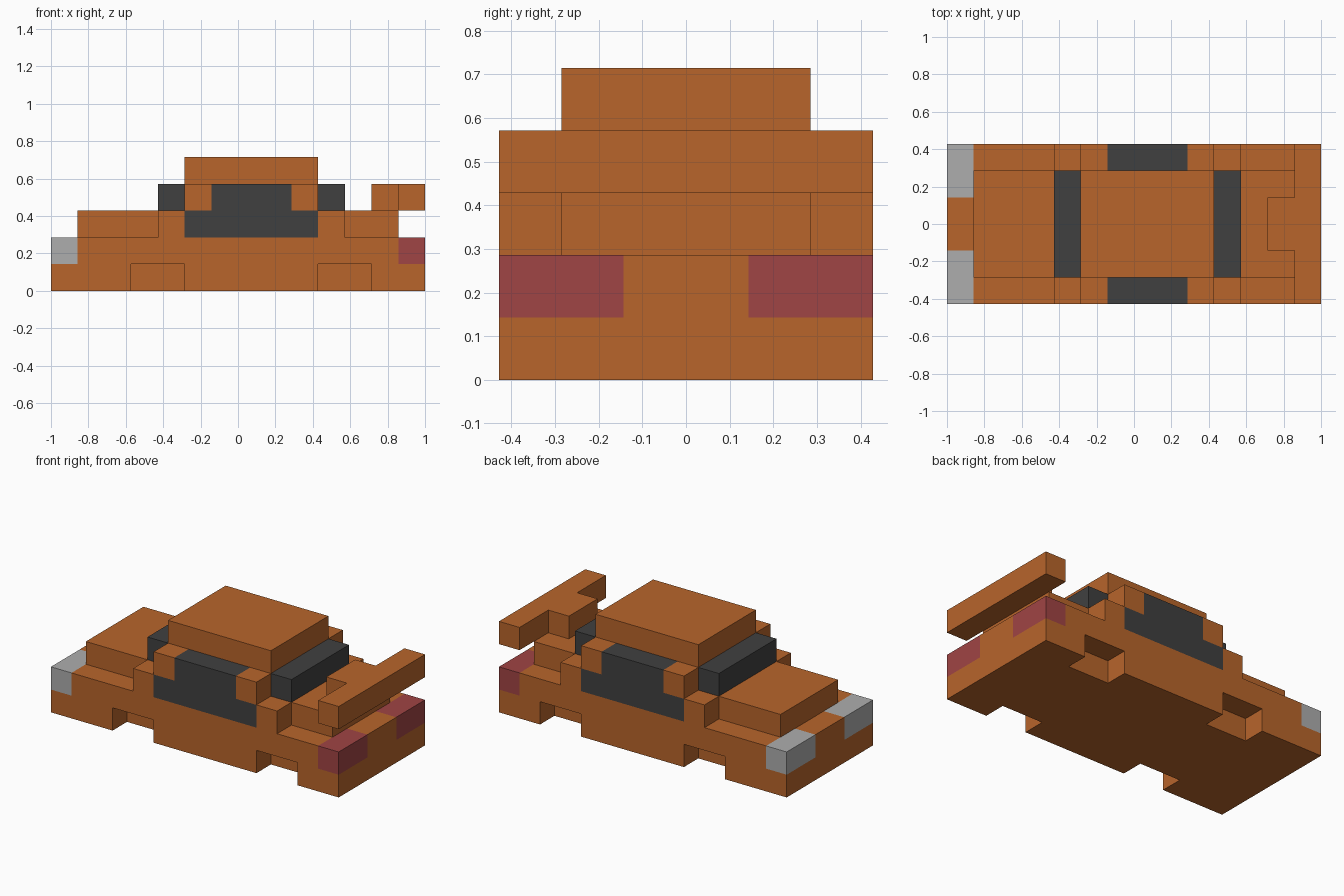
import bpy, bmesh
from mathutils import Vector

if "Cube" in bpy.data.objects:
    bpy.data.objects.remove(bpy.data.objects["Cube"], do_unlink=True)

U = 1 / 7  # size of one block


def material(name, rgb):
    m = bpy.data.materials.new(name)
    m.use_nodes = True
    m.diffuse_color = (*rgb, 1)
    m.node_tree.nodes["Principled BSDF"].inputs["Base Color"].default_value = (*rgb, 1)
    return m


ORANGE = material("orange paint", (0.479, 0.130, 0.024))
GLASS = material("dark glass", (0.051, 0.051, 0.051))
WHITE = material("headlight grey", (0.423, 0.423, 0.423))
RED = material("tail light red", (0.352, 0.058, 0.058))


def prism(name, mat, outline, lo, hi, axis, mirror=False):
    """Extrude a 2D outline (in blocks) from lo to hi along 'y' (outline x,z) or 'z' (outline x,y)."""
    def point(a, b):
        return Vector((a, lo, b) if axis == "y" else (a, b, lo)) * U
    bm = bmesh.new()
    face = bm.faces.new([bm.verts.new(point(a, b)) for a, b in outline])
    grown = bmesh.ops.extrude_face_region(bm, geom=[face])["geom"]
    shift = Vector((0, hi - lo, 0) if axis == "y" else (0, 0, hi - lo)) * U
    bmesh.ops.translate(bm, vec=shift, verts=[g for g in grown if isinstance(g, bmesh.types.BMVert)])
    bmesh.ops.recalc_face_normals(bm, faces=bm.faces)
    mesh = bpy.data.meshes.new(name)
    bm.to_mesh(mesh)
    bm.free()
    mesh.materials.append(mat)
    obj = bpy.data.objects.new(name, mesh)
    bpy.context.collection.objects.link(obj)
    if mirror:
        mod = obj.modifiers.new("mirror", "MIRROR")
        mod.use_axis = (False, True, False)
        mod.use_mirror_merge = False
    return obj


def box(name, mat, x, y, z, mirror=False):
    outline = [(x[0], y[0]), (x[1], y[0]), (x[1], y[1]), (x[0], y[1])]
    return prism(name, mat, outline, z[0], z[1], "z", mirror)


# Lower body: floor, waist and the pieces between the lights
box("floor", ORANGE, (-7, 7), (-2, 2), (0, 1))
box("waist", ORANGE, (-6, 6), (-3, 3), (1, 2))
box("nose_centre", ORANGE, (-7, -6), (-1, 1), (1, 2))
box("tail_centre", ORANGE, (6, 7), (-1, 1), (1, 2))

# Sills, leaving the wheel wells open
for part, x in (("nose", (-7, -4)), ("middle", (-2, 3)), ("tail", (5, 7))):
    box(part + "_sill", ORANGE, x, (2, 3), (0, 1), mirror=True)

# Lights
box("headlights", WHITE, (-7, -6), (1, 3), (1, 2), mirror=True)
box("tail_lights", RED, (6, 7), (1, 3), (1, 2), mirror=True)

# Hood, cabin base and trunk deck
box("hood_cabin_trunk", ORANGE, (-6, 6), (-2, 2), (2, 3))

# Cabin and roof
box("roof", ORANGE, (-2, 3), (-2, 2), (3, 5))
box("windshield", GLASS, (-3, -2), (-2, 2), (3, 4))
box("rear_window", GLASS, (3, 4), (-2, 2), (3, 4))

# Side windows, stepped narrower at the top, with pillars around them
side_window = [(-2, 2), (3, 2), (3, 3), (2, 3), (2, 4), (-1, 4), (-1, 3), (-2, 3)]
prism("side_windows", GLASS, side_window, 2, 3, "y", mirror=True)
front_pillar = [(-3, 2), (-2, 2), (-2, 3), (-1, 3), (-1, 4), (-2, 4), (-2, 3), (-3, 3)]
for part, x in (("front_lower", -3), ("rear_lower", 3)):
    box(part + "_pillar", ORANGE, (x, x + 1), (2, 3), (2, 3), mirror=True)
for part, x in (("front_upper", -2), ("rear_upper", 2)):
    box(part + "_pillar", ORANGE, (x, x + 1), (2, 3), (3, 4), mirror=True)

# Spoiler with its central mount on the trunk
spoiler = [(5, -1), (6, -1), (6, -3), (7, -3), (7, 3), (6, 3), (6, 1), (5, 1)]
prism("spoiler", ORANGE, spoiler, 3, 4, "z")
